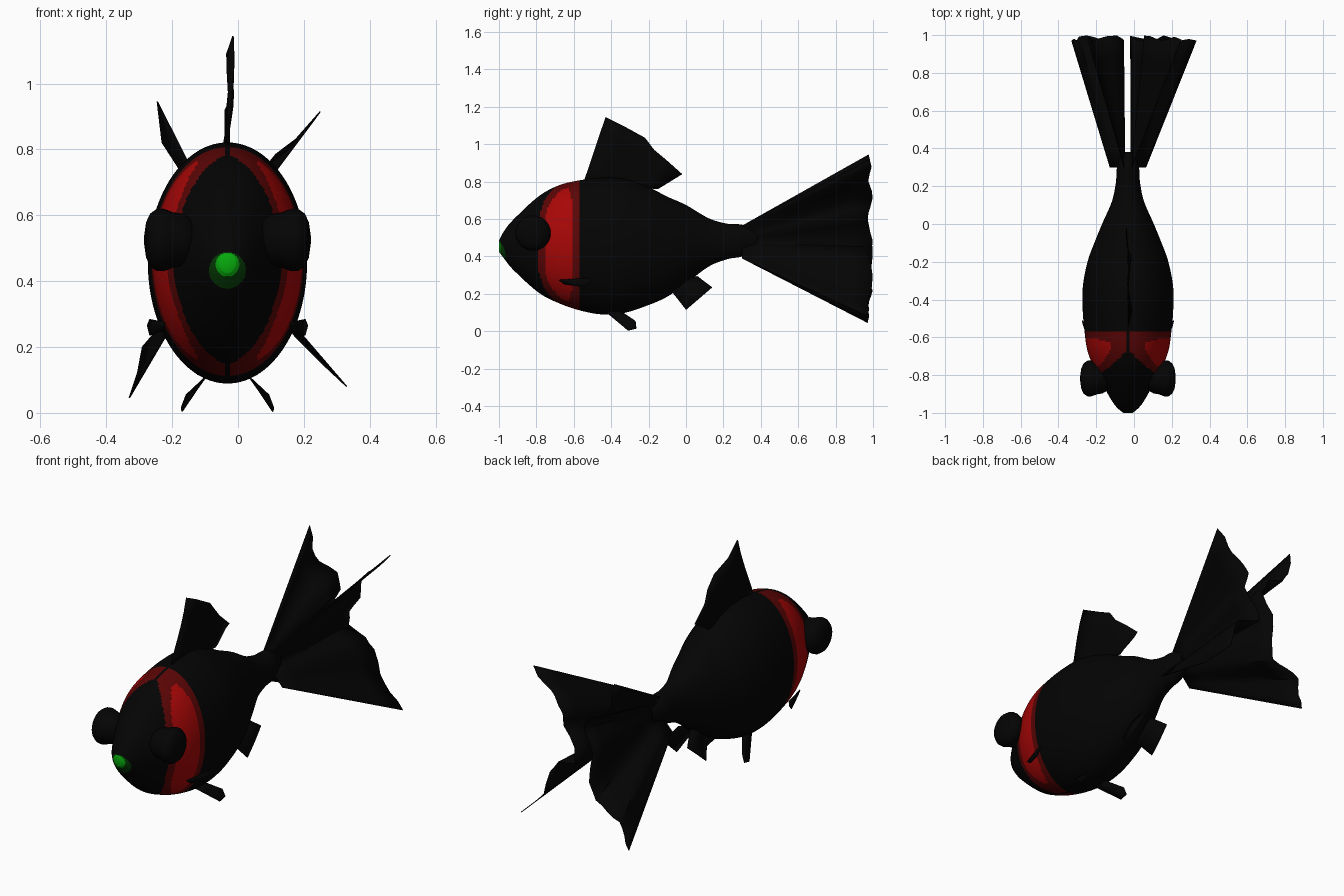
import bpy, bmesh, math
from mathutils import Vector

if "Cube" in bpy.data.objects:
    bpy.data.objects.remove(bpy.data.objects["Cube"])

CX = -0.032  # body centre line


def material(name, rgb):
    m = bpy.data.materials.new(name)
    m.diffuse_color = (*rgb, 1)
    m.use_nodes = True
    m.node_tree.nodes["Principled BSDF"].inputs["Base Color"].default_value = m.diffuse_color
    return m


BLACK = material("black", (0.0012, 0.0012, 0.0012))
RED = material("red", (0.39, 0.002, 0.002))
DARK_RED = material("dark red", (0.105, 0.0015, 0.0015))
GREEN = material("green", (0.002, 0.42, 0.004))
DARK_GREEN = material("dark green", (0.0015, 0.045, 0.0015))


def make(name, verts, faces, mats=(BLACK,), rule=None, angle=50):
    me = bpy.data.meshes.new(name)
    me.from_pydata([tuple(v) for v in verts], [], faces)
    bm = bmesh.new()
    bm.from_mesh(me)
    bmesh.ops.remove_doubles(bm, verts=bm.verts, dist=1e-5)
    bmesh.ops.recalc_face_normals(bm, faces=bm.faces)
    if rule:
        for f in bm.faces:
            f.material_index = rule(f.calc_center_median())
    bm.to_mesh(me)
    bm.free()
    for m in mats:
        me.materials.append(m)
    ob = bpy.data.objects.new(name, me)
    bpy.context.collection.objects.link(ob)
    bpy.ops.object.select_all(action='DESELECT')
    ob.select_set(True)
    bpy.context.view_layer.objects.active = ob
    bpy.ops.object.shade_smooth_by_angle(angle=math.radians(angle))
    return ob


def loft(rings):
    """Join closed rings of equal size and cap both ends."""
    n = len(rings[0])
    verts = [v for r in rings for v in r]
    faces = [(i * n + j, i * n + (j + 1) % n, (i + 1) * n + (j + 1) % n, (i + 1) * n + j)
             for i in range(len(rings) - 1) for j in range(n)]
    faces += [tuple(range(n)), tuple(range(len(verts) - n, len(verts)))]
    return verts, faces


def catmull(keys, steps):
    out = []
    for i in range(len(keys) - 1):
        p = [keys[max(0, min(len(keys) - 1, i + k))] for k in (-1, 0, 1, 2)]
        for s in range(steps):
            t = s / steps
            out.append([0.5 * (2 * b + (c - a) * t + (2 * a - 5 * b + 4 * c - d) * t * t
                               + (3 * b - a - 3 * c + d) * t ** 3) for a, b, c, d in zip(*p)])
    return out + [list(keys[-1])]


def resample(points, n):
    """n points spread evenly by index along a polyline."""
    out = []
    for k in range(n):
        f = k / (n - 1) * (len(points) - 1)
        i = min(int(f), len(points) - 2)
        out.append(Vector(points[i]).lerp(Vector(points[i + 1]), f - i))
    return out


def sheet(name, root, tip, rows, ripple=None):
    """Thin fin spanned between a root line and a tip line."""
    n = len(root)
    verts = []
    for r in range(rows + 1):
        t = r / rows
        for c in range(n):
            p = Vector(root[c]).lerp(Vector(tip[c]), t)
            if ripple:
                p += ripple(c / (n - 1), t)
            verts.append(p)
    faces = [(r * n + c, r * n + c + 1, (r + 1) * n + c + 1, (r + 1) * n + c)
             for r in range(rows) for c in range(n - 1)]
    ob = make(name, verts, faces)
    mod = ob.modifiers.new("thickness", 'SOLIDIFY')
    mod.thickness, mod.offset = 0.004, 0
    return ob


# Body: y, half width, top, bottom
KEYS = [(-1.0, .025, .485, .425), (-.97, .06, .54, .385), (-.92, .095, .60, .325),
        (-.79, .165, .72, .208), (-.68, .212, .78, .15), (-.57, .230, .807, .112),
        (-.45, .24, .82, .09), (-.33, .239, .815, .098), (-.2, .214, .77, .14),
        (-.1, .178, .72, .185), (.0, .137, .675, .255), (.12, .085, .605, .345),
        (.22, .064, .575, .385), (.3, .058, .57, .40), (.38, .03, .54, .44)]
SIDES = 96
rings = []
for y, w, top, bot in catmull(KEYS, 12):
    zc, h = (top + bot) / 2, (top - bot) / 2
    rings.append([(CX + w * math.cos(a), y, zc + h * math.sin(a))
                  for a in (2 * math.pi * (j + .5) / SIDES for j in range(SIDES))])


def body_colour(c):
    dx = abs(c.x - CX)
    if c.y < -0.955:  # mouth
        if math.hypot(dx, c.z - .450) < .036:
            return 3
        if math.hypot(dx, c.z - .432) < .056:
            return 4
    front = -.79 + .13 * max(0, 1 - dx / .15) ** 1.3  # red band, pointed at the middle
    if front < c.y < -.57 and dx > .006:
        # rounded bright patch inside the darker border
        edge = .05 * max(0, 1 - (dx - .09) / .07)
        inner = front + .035 + edge < c.y < -.61 - edge * .4
        return 1 if inner and dx > .09 else 2
    return 0


make("body", *loft(rings), (BLACK, RED, DARK_RED, GREEN, DARK_GREEN), body_colour)

# Bulging eyes on short stalks: distance from centre line, radius
EYE = [(.09, .02), (.096, .045), (.11, .064), (.135, .079), (.165, .084), (.18, .09),
       (.195, .095), (.215, .094), (.235, .08), (.247, .054), (.253, .012)]
for side, label in ((-1, "left"), (1, "right")):
    rings = [[(CX + side * d, -.818 + r * math.cos(a), .525 + r * math.sin(a))
              for a in (2 * math.pi * j / 24 for j in range(24))] for d, r in EYE]
    make(label + "_eye", *loft(rings))

# Dorsal fin, slightly wavy
edge = [(-.43, 1.145), (-.32, 1.09), (-.22, 1.035), (-.17, .97), (-.11, .92), (-.02, .84)]
root = [(CX, -.55 + .4 * i / 5, .79 - .03 * i / 5) for i in range(6)]
sheet("dorsal_fin", root, [(CX, y, z) for y, z in edge], 5,
      lambda s, t: Vector((.014 * math.sin(s * 9 + t * 3) * t + .015 * t * (1 - s), 0, 0)))

# Twin tail: a folded sheet on each side, trailing edge listed as (x, z) from top to bottom
TAIL = {
    "left": [(-.245, .945), (-.23, .82), (-.19, .76), (-.09, .72), (-.055, .645), (-.12, .53),
             (-.105, .37), (-.13, .27), (-.21, .235), (-.29, .20), (-.305, .12), (-.33, .045)],
    "right": [(.25, .915), (.175, .83), (.115, .785), (.055, .71), (.065, .63), (-.01, .53),
              (-.02, .45), (.10, .42), (.14, .36), (.175, .23), (.25, .155), (.33, .08)],
}
for label, path in TAIL.items():
    side = 1 if label == "right" else -1
    n = 23
    base = resample([(CX + side * .02, .30, .565), (CX + side * .015, .30, .48),
                     (CX + side * .095, .30, .39)], n)
    end = resample([(x, .985, z) for x, z in path], n)
    for i, p in enumerate(end):
        p.y += .013 * math.cos(i * 1.1) - (.022 if i in (0, n - 1) else 0)
    sheet(label + "_tail_fin", base, end, 6)

# Paired lower fins: matching root and tip lines as (distance from centre, y, z)
FINS = {
    "pectoral_fin": ([(.19, -.68, .275), (.192, -.67, .265), (.195, -.65, .25)],
                     [(.235, -.52, .285), (.243, -.51, .265), (.235, -.54, .235)]),
    "pelvic_fin": ([(.06, -.36, .115), (.065, -.39, .11), (.07, -.43, .105)],
                   [(.125, -.27, .055), (.14, -.265, .015), (.138, -.31, .004)]),
    "anal_fin": ([(.035, -.09, .23), (.04, -.01, .27), (.035, .06, .295)],
                 [(.09, .0, .115), (.085, .07, .175), (.075, .14, .235)]),
}
for name, lines in FINS.items():
    for side, label in ((-1, "left_"), (1, "right_")):
        root, tip = [[(CX + side * d, y, z) for d, y, z in line] for line in lines]
        sheet(label + name, root, tip, 3)
